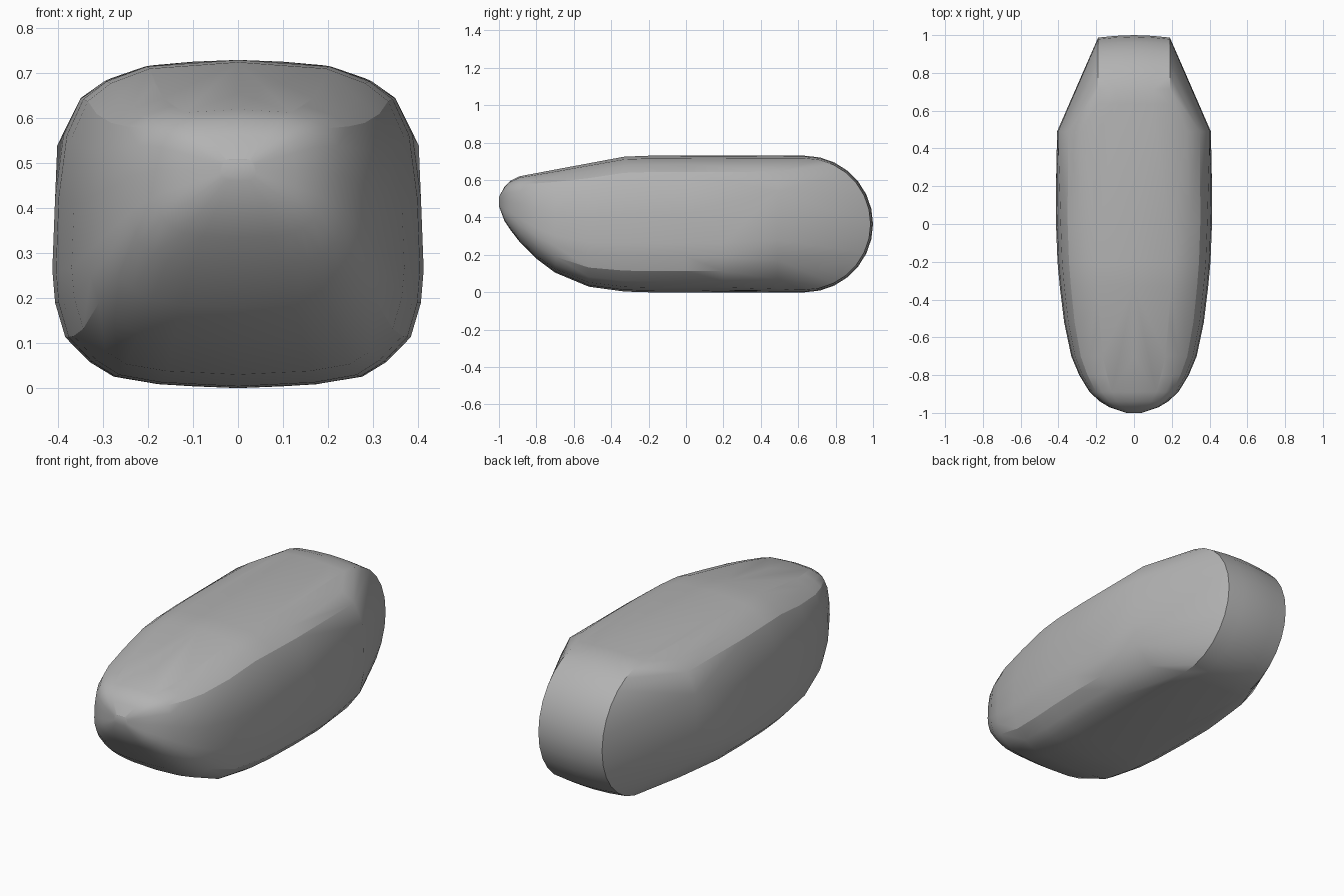
import bpy, bmesh, math

cube = bpy.data.objects.get("Cube")
if cube:
    bpy.data.objects.remove(cube)

grey = bpy.data.materials.new("plain_grey")
grey.use_nodes = True
colour = (0.45, 0.45, 0.45, 1)
grey.diffuse_color = colour
grey.node_tree.nodes["Principled BSDF"].inputs["Base Color"].default_value = colour

# Rounded half section: share of half width, share of height
SECTION = [(0, 0), (0.43, 0.012), (0.67, 0.035), (0.8, 0.08), (0.93, 0.155),
           (0.985, 0.26), (1, 0.36), (0.985, 0.58), (0.94, 0.77),
           (0.85, 0.88), (0.72, 0.935), (0.5, 0.98), (0, 1)]

# Body stations: y, half width, bottom, top
STATIONS = [(-1, 0.04, 0.46, 0.51), (-0.97, 0.13, 0.38, 0.565),
            (-0.94, 0.18, 0.335, 0.595), (-0.89, 0.235, 0.27, 0.62),
            (-0.8, 0.29, 0.18, 0.637), (-0.7, 0.332, 0.105, 0.656),
            (-0.52, 0.37, 0.03, 0.689), (-0.33, 0.393, 0.004, 0.725),
            (-0.2, 0.405, 0, 0.73), (0, 0.413, 0, 0.73), (0.2, 0.413, 0, 0.73)]

# Fuller section where the tail starts to taper: half width, height
SHOULDER = [(0, 0), (0.19, 0.012), (0.31, 0.07), (0.385, 0.17), (0.407, 0.28),
            (0.402, 0.54), (0.35, 0.645), (0.28, 0.69), (0.19, 0.718), (0, 0.73)]

bm = bmesh.new()


def add_pair(x, y, z):
    for side in ((1, -1) if x else (1,)):
        bm.verts.new((side * x, y, z))


for y, width, low, high in STATIONS:
    for u, v in SECTION:
        add_pair(u * width, y, low + v * (high - low))
for x, z in SHOULDER:
    add_pair(x, 0.49, z)

# Crowned barrel across the tail
STEPS = 14
for x, radius in ((0, 0.365), (0.1, 0.361), (0.19, 0.352)):
    for i in range(STEPS + 1):
        a = math.pi * (i / STEPS - 0.5)
        add_pair(x, 0.635 + radius * math.cos(a), 0.365 + radius * math.sin(a))

# Stretch one taut skin over the stations and the barrel
hull = bmesh.ops.convex_hull(bm, input=bm.verts)
spare = {g for g in hull["geom_interior"] + hull["geom_unused"]
         if isinstance(g, bmesh.types.BMVert)}
bmesh.ops.delete(bm, geom=list(spare), context="VERTS")
bmesh.ops.dissolve_limit(bm, angle_limit=math.radians(0.5),
                         verts=bm.verts, edges=bm.edges)
bmesh.ops.recalc_face_normals(bm, faces=bm.faces)

mesh = bpy.data.meshes.new("rounded_body")
bm.to_mesh(mesh)
bm.free()
mesh.materials.append(grey)
body = bpy.data.objects.new("rounded_body", mesh)
bpy.context.collection.objects.link(body)
bpy.context.view_layer.objects.active = body
body.select_set(True)
bpy.ops.object.shade_smooth_by_angle(angle=math.radians(25))
